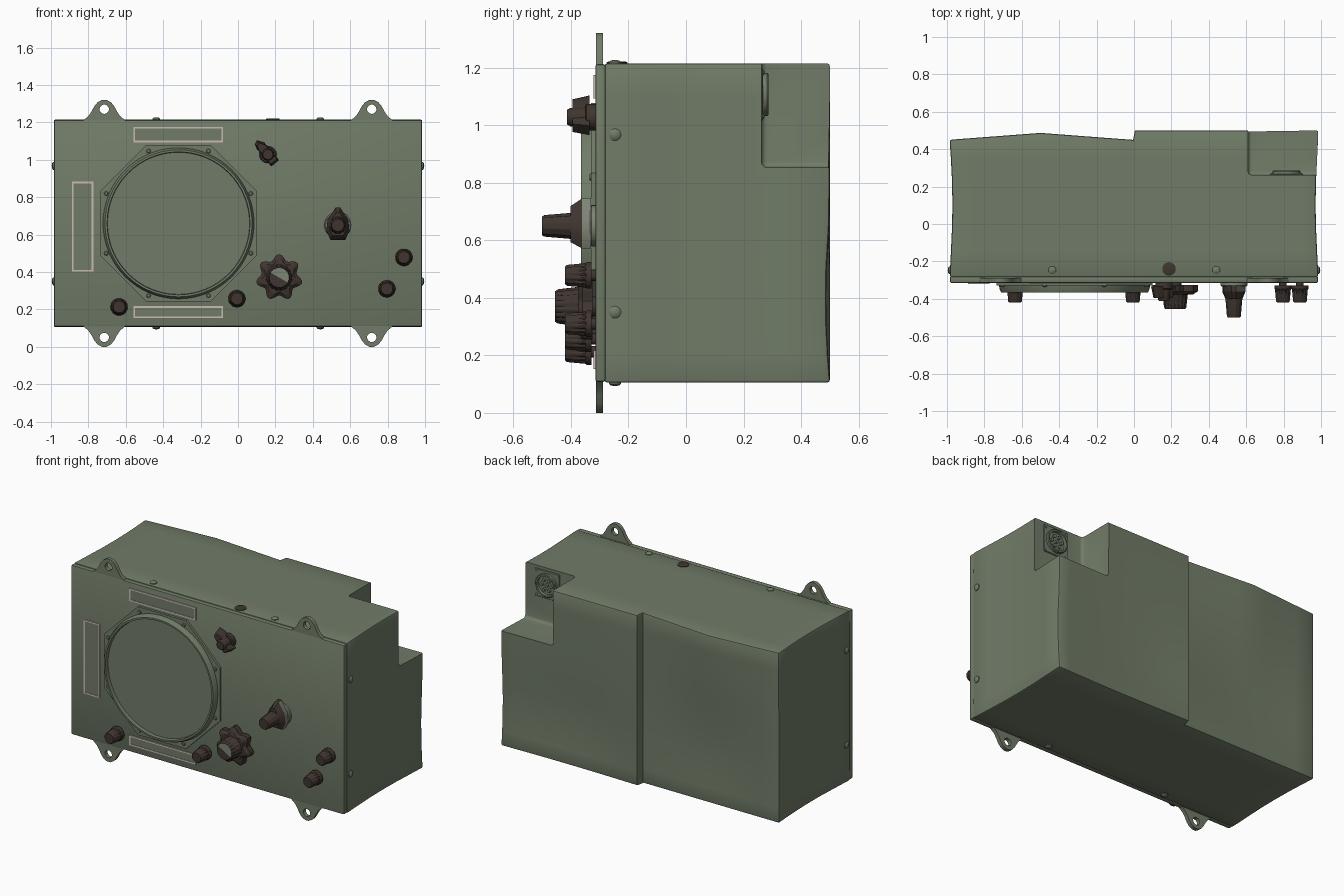
import bpy, bmesh, math
from mathutils import Vector, Matrix

if "Cube" in bpy.data.objects:
    bpy.data.objects.remove(bpy.data.objects["Cube"])

def mat(name, c):
    m = bpy.data.materials.new(name)
    m.diffuse_color = (*c, 1)
    m.use_nodes = True
    m.node_tree.nodes["Principled BSDF"].inputs["Base Color"].default_value = m.diffuse_color
    return m

GREEN = mat("olive green paint", (0.165, 0.202, 0.138))
BROWN = mat("dark brown plastic", (0.050, 0.036, 0.029))
PINK = mat("pale frame", (0.60, 0.50, 0.47))
WORN = mat("worn grey green", (0.21, 0.235, 0.175))

def finish(bm, name, mats, rule=None, angle=35):
    bmesh.ops.recalc_face_normals(bm, faces=bm.faces[:])
    if rule:
        for f in bm.faces:
            f.material_index = 1 if rule(f) else 0
    me = bpy.data.meshes.new(name)
    bm.to_mesh(me)
    bm.free()
    ob = bpy.data.objects.new(name, me)
    bpy.context.collection.objects.link(ob)
    for m in mats:
        me.materials.append(m)
    smooth(ob, angle)
    return ob

def smooth(ob, angle=35):
    bpy.ops.object.select_all(action='DESELECT')
    ob.select_set(True)
    bpy.context.view_layer.objects.active = ob
    bpy.ops.object.shade_smooth_by_angle(angle=math.radians(angle))

def box_bm(x0, x1, y0, y1, z0, z1, bevel=0.0, seg=2):
    bm = bmesh.new()
    bmesh.ops.create_cube(bm, size=1)
    for v in bm.verts:
        v.co = ((x0, x1)[v.co.x > 0], (y0, y1)[v.co.y > 0], (z0, z1)[v.co.z > 0])
    if bevel:
        bmesh.ops.bevel(bm, geom=bm.edges[:], offset=bevel, segments=seg, profile=0.5, affect='EDGES')
    return bm

def lathe(name, prof, loc, d=(0, -1, 0), mats=(GREEN,), n=32, ribs=(), closed=False, rule=None):
    """Revolve (radius, height) about direction d; rows listed in ribs are fluted."""
    bm = bmesh.new()
    rows = []
    for i, (r, h) in enumerate(prof):
        if r == 0:
            rows.append([bm.verts.new((0, 0, h))] * n)
            continue
        rows.append([bm.verts.new((r * k * math.cos(2 * math.pi * j / n), r * k * math.sin(2 * math.pi * j / n), h))
                     for j in range(n) for k in [0.9 if i in ribs and j % 3 == 0 else 1]])
    pairs = list(zip(rows, rows[1:])) + ([(rows[-1], rows[0])] if closed else [])
    for a, b in pairs:
        for j in range(n):
            q = list(dict.fromkeys((a[j], a[(j + 1) % n], b[(j + 1) % n], b[j])))
            if len(q) > 2:
                bm.faces.new(q)
    rot = Vector((0, 0, 1)).rotation_difference(Vector(d)).to_matrix().to_4x4()
    bm.transform(Matrix.Translation(loc) @ rot)
    return finish(bm, name, mats, rule)

def prism(name, outer, y0, y1, inner=None, c=(0, 0), taper=1.0, mats=(GREEN,), rule=None):
    """Extrude an x-z outline from y0 (rear) to y1 (front), optionally with a hole."""
    bm = bmesh.new()
    def loop(pts, y, s):
        return [bm.verts.new((c[0] + x * s, y, c[1] + z * s)) for x, z in pts]
    n = len(outer)
    a, b = loop(outer, y0, 1), loop(outer, y1, taper)
    def bridge(p, q):
        for j in range(n):
            bm.faces.new((p[j], p[(j + 1) % n], q[(j + 1) % n], q[j]))
    bridge(a, b)
    if inner:
        e, f = loop(inner, y0, 1), loop(inner, y1, taper)
        bridge(e, f); bridge(a, e); bridge(b, f)
    else:
        bm.faces.new(a); bm.faces.new(b)
    return finish(bm, name, mats, rule)

def ring(r, n, off=0.0):
    return [(r * math.cos(2 * math.pi * j / n + off), r * math.sin(2 * math.pi * j / n + off)) for j in range(n)]

# Case with dented walls and a stepped back
def hump(t, c, w):
    return max(0.0, 1 - ((t - c) / w) ** 2)

bm = box_bm(-0.985, 0.985, -0.283, 0.45, 0.105, 1.215, 0.01)
cuts = [((x, 0, 0), (1, 0, 0)) for x in (-.85, -.7, -.6, -.5, -.4, -.3, -.15, -.005, .005, .15, .3, .45, .6, .75, .9)]
cuts += [((0, y, 0), (0, 1, 0)) for y in (-.15, 0, .12, .24, .35)]
cuts += [((0, 0, z), (0, 0, 1)) for z in (.2, .3, .4, .5, .65, .8, .95, 1.1)]
for co, no in cuts:
    bmesh.ops.bisect_plane(bm, geom=bm.verts[:] + bm.edges[:] + bm.faces[:], plane_co=co, plane_no=no)
for v in bm.verts:
    x, y, z = v.co
    if y > 0.4:
        if x < 0:
            top = max(0.0, min(1.0, (z - 0.45) / 0.75))
            v.co.y += 0.037 * max(0, 1 - abs(x + 0.5) / 0.49) * top - 0.015 * hump(x, -.5, .48) * hump(z, .5, .39)
        else:
            v.co.y += 0.05 - 0.013 * hump(z, 0.4, 0.28) * min(1, x * 4) - 0.01 * hump(x, .5, .45) * hump(z, .45, .6)
    if abs(x) > 0.97:
        v.co.x -= math.copysign(0.014 * hump(y, 0.1, 0.33), x)
case = finish(bm, "case", [GREEN])
cutter = finish(box_bm(0.61, 1.3, 0.262, 0.8, 0.853, 1.5, 0.02, 3), "notch_cutter", [GREEN])
mod = case.modifiers.new("notch", 'BOOLEAN')
mod.operation, mod.solver, mod.object = 'DIFFERENCE', 'EXACT', cutter
bpy.context.view_layer.objects.active = case
bpy.ops.object.modifier_apply(modifier="notch")
bpy.data.objects.remove(cutter)
smooth(case)

# Front panel
finish(box_bm(-0.984, 0.984, -0.315, -0.28, 0.108, 1.212, 0.008), "front_panel", [GREEN])

# Mounting lugs
half = [(.125, 1.195), (.107, 1.215), (.085, 1.233), (.068, 1.258), (.054, 1.285), (.036, 1.307), (.013, 1.32)]
bell = [(x, z - 1.27) for x, z in half] + [(-x, z - 1.27) for x, z in reversed(half)]
bell += [(-.05, -.075), (0, -.075), (.05, -.075)]
hole = [(.025 * x / math.hypot(x, z), .025 * z / math.hypot(x, z)) for x, z in bell]
for sx in (-0.715, 0.715):
    prism("top_lug", bell, -0.288, -0.313, hole, (sx, 1.27))
    prism("bottom_lug", [(x, -z) for x, z in bell], -0.288, -0.313, [(x, -z) for x, z in hole], (sx, 0.05))

# Round window: octagonal flange, raised bezel, recessed disc, screws
C = (-0.318, 0.66)
prism("window_flange", ring(0.452, 8, math.pi / 8), -0.31, -0.33, c=C)
lathe("window_bezel", [(.405, .325), (.40, .35), (.393, .365), (.382, .365), (.378, .325)],
      (C[0], 0, C[1]), n=64, closed=True)
lathe("window_disc", [(.385, .325), (.385, .342), (0, .342)], (C[0], 0, C[1]), n=64)
for x, z in ring(0.418, 8, math.pi / 8):
    lathe("flange_screw", [(.012, .325), (.012, .333), (.008, .336), (0, .336)], (C[0] + x, 0, C[1] + z), n=12)

# Label plates with pale frames
for x0, x1, z0, z1 in ((-.56, -.08, 1.093, 1.175), (-.888, -.773, .402, .883), (-.56, -.08, .153, .217)):
    o = [(x0, z0), (x1, z0), (x1, z1), (x0, z1)]
    t = 0.009
    prism("label_frame", o, -0.312, -0.321, [(x0 + t, z0 + t), (x1 - t, z0 + t), (x1 - t, z1 - t), (x0 + t, z1 - t)], mats=(PINK,))
    finish(box_bm(x0 + t, x1 - t, -0.318, -0.312, z0 + t, z1 - t), "label_plate", [GREEN])

# Four small fluted knobs
for x, z in ((-.636, .213), (-.006, .257), (.796, .31), (.887, .478)):
    lathe("small_knob", [(.02, .31), (.02, .328), (.046, .328), (.046, .345), (.043, .35), (.037, .413), (.031, .42), (0, .42)],
          (x, 0, z), mats=(BROWN,), n=36, ribs=(4, 5))

# Large tuning knob: lobed flange with fluted grip and worn cap
K = (0.22, 0.37)
lobes = [(r * math.cos(a), r * math.sin(a)) for j in range(56)
         for a in [2 * math.pi * j / 56 + 0.2] for r in [0.11 + 0.015 * math.cos(7 * (a - math.pi / 2))]]
prism("tuning_flange", lobes, -0.325, -0.36, c=K, mats=(BROWN,))
prism("tuning_flange_front", lobes, -0.36, -0.376, c=K, taper=0.8, mats=(BROWN,))
lathe("tuning_shaft", [(.035, .31), (.035, .33)], (K[0], 0, K[1]), mats=(BROWN,))
lathe("tuning_grip", [(.072, .37), (.068, .38), (.06, .445), (.053, .455), (.036, .455), (0, .453)], (K[0], 0, K[1]),
      mats=(BROWN, WORN), n=48, ribs=(1, 2),
      rule=lambda f: f.calc_center_median().y < -0.4525 and
      f.calc_center_median().z - K[1] > -0.6 * (f.calc_center_median().x - K[0]))

# Pointer knob: washer, tear-shaped skirt worn on one side, long grip
P = (0.534, 0.65)
lathe("pointer_washer", [(.072, .31), (.072, .328), (.066, .333), (0, .333)], (P[0], 0, P[1]), mats=(WORN,))
tear = [(-.04, -.078), (.04, -.078), (.062, -.03), (.055, .03), (.012, .095), (-.012, .095), (-.055, .03), (-.062, -.03)]
prism("pointer_skirt", tear, -0.33, -0.362, c=P, mats=(BROWN, WORN), rule=lambda f: f.normal.x > 0.5)
prism("pointer_skirt_front", tear, -0.362, -0.402, c=P, taper=0.72, mats=(BROWN,))
lathe("pointer_grip", [(.046, .395), (.045, .41), (.038, .492), (.033, .5), (0, .5)], (P[0], 0, P[1]),
      mats=(BROWN,), n=36, ribs=(1, 2))

# Selector switch: round base and diagonal pointed bar
S = (0.16, 1.028)
lathe("selector_base", [(.046, .31), (.046, .345), (.04, .35), (0, .35)], (S[0], 0, S[1]), mats=(BROWN,))
bar = [(-.085, -.018), (-.06, -.026), (.06, -.026), (.06, .026), (-.06, .026), (-.095, .004)]
ca, sa = math.cos(math.radians(-50)), math.sin(math.radians(-50))
bar = [(x * ca - z * sa, x * sa + z * ca) for x, z in bar]
prism("selector_bar", bar, -0.335, -0.395, c=S, taper=0.82, mats=(BROWN,))
lathe("selector_cap", [(.034, .34), (.032, .402), (.026, .413), (0, .413)], (S[0], 0, S[1]), mats=(BROWN,), n=24)

# Case screws with raised cross, and the dark button on top
dome = [(.021, -.006), (.021, .004), (.014, .010), (0, .012)]
for s in (-1, 1):
    spots = [((x, -.247, .66 + s * .555), (0, 0, s)) for x in (-.437, .44)]
    spots += [((s * .984, -.247, z), (s, 0, 0)) for z in (.35, .967)]
    for loc, d in spots:
        lathe("case_screw", dome, loc, d, n=16)
lathe("top_button", [(.036, -.005), (.036, .003), (.03, .006), (0, .006)], (.187, -.24, 1.215), (0, 0, 1), mats=(BROWN,))

# Rear connector in the notch: flange, collar, pins
Q = (0.815, 1.107)
finish(box_bm(Q[0] - .09, Q[0] + .09, .255, .268, Q[1] - .09, Q[1] + .09, .003, 1), "connector_flange", [GREEN])
lathe("connector_collar", [(.075, .262), (.075, .282), (.071, .286), (.062, .286), (.06, .262)],
      (Q[0], 0, Q[1]), (0, 1, 0), n=40, closed=True)
for x, z in ring(0.036, 6) + [(0, 0)]:
    lathe("connector_pin", [(.011, .262), (.011, .28), (0, .28)], (Q[0] + x, 0, Q[1] + z), (0, 1, 0), n=12)
for x in (-.076, .076):
    for z in (-.076, .076):
        lathe("connector_screw", [(.009, .265), (.009, .271), (0, .273)], (Q[0] + x, 0, Q[1] + z), (0, 1, 0), n=12)
